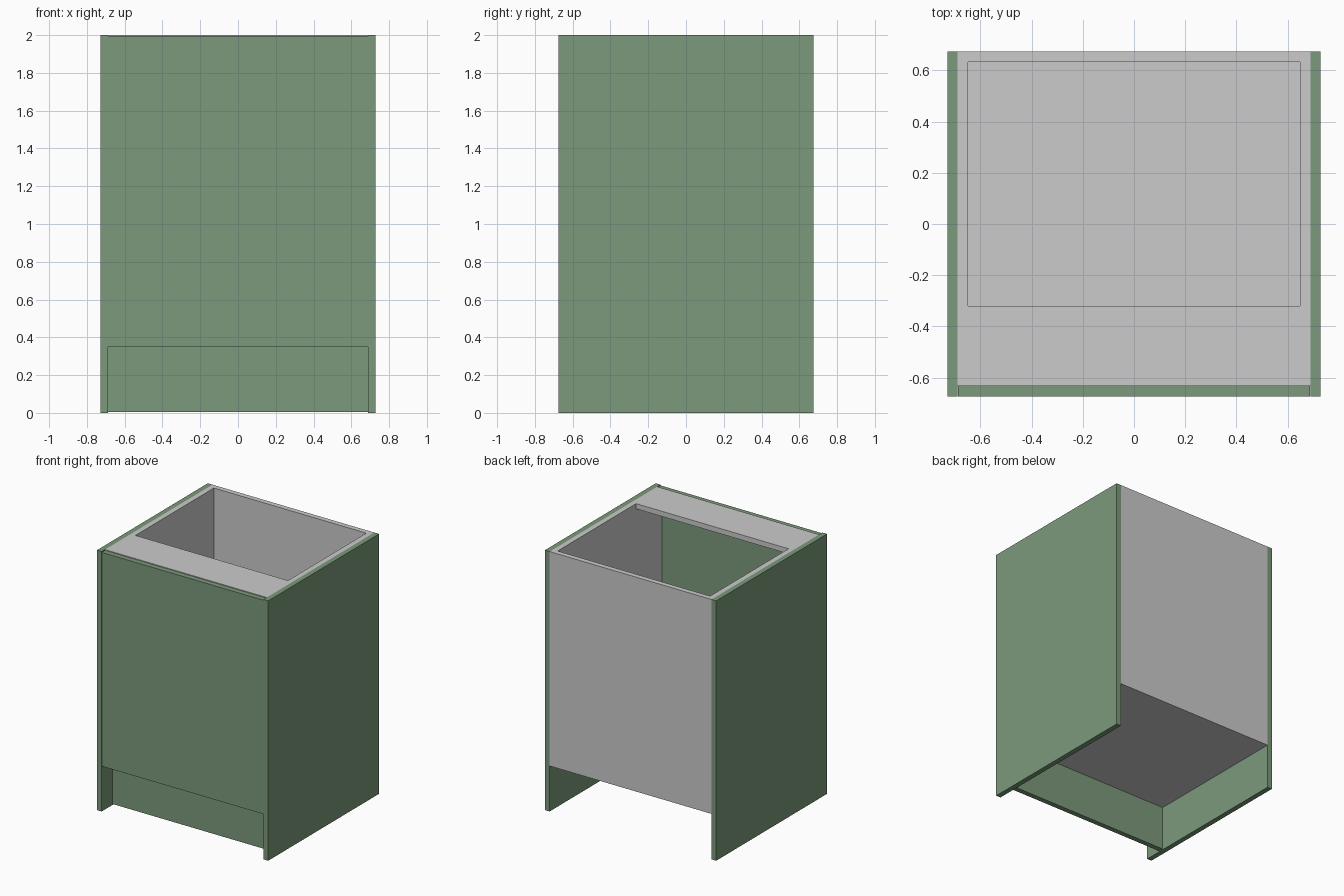
import bpy

if "Cube" in bpy.data.objects:
    bpy.data.objects.remove(bpy.data.objects["Cube"])

green = bpy.data.materials.new("green_paint")
green.diffuse_color = (0.20, 0.32, 0.20, 1)
green.use_nodes = True
green.node_tree.nodes["Principled BSDF"].inputs["Base Color"].default_value = green.diffuse_color


def panel(name, x, y, z, mat=None):
    """Board spanning the given (min, max) ranges."""
    spans = (x, y, z)
    bpy.ops.mesh.primitive_cube_add(size=1, location=[(a + b) / 2 for a, b in spans])
    ob = bpy.context.object
    ob.name = name
    ob.scale = [b - a for a, b in spans]
    bpy.ops.object.transform_apply(location=False, rotation=False, scale=True)
    if mat:
        ob.data.materials.append(mat)
    return ob


T = 0.04            # board thickness
W, D, H = 0.729, 0.674, 2.0
KICK = 0.35         # plinth height
outer = W - T       # inner face of the end panels
inner = outer - T   # inner face of the carcass sides
front = -D + T      # back face of the door

# Painted end panels and carcass sides
for s, side in ((-1, "left"), (1, "right")):
    panel(side + "_end_panel", sorted((s * outer, s * W)), (-D, D), (0, H), green)
    panel(side + "_carcass_side", sorted((s * inner, s * outer)), (front, D), (KICK, H))

# Carcass floor, back and front top rail
panel("carcass_floor", (-inner, inner), (front, D), (KICK, KICK + T))
panel("back_panel", (-inner, inner), (D - T, D), (KICK + T, H))
panel("front_top_rail", (-inner, inner), (front, -0.32), (H - T, H))

# Door and recessed toe kick
panel("door", (-outer + 0.002, outer - 0.002), (-D, front), (KICK - 0.002, H - 0.006), green)
panel("toe_kick", (-outer, outer), (-0.54, -0.50), (0.006, KICK), green)
